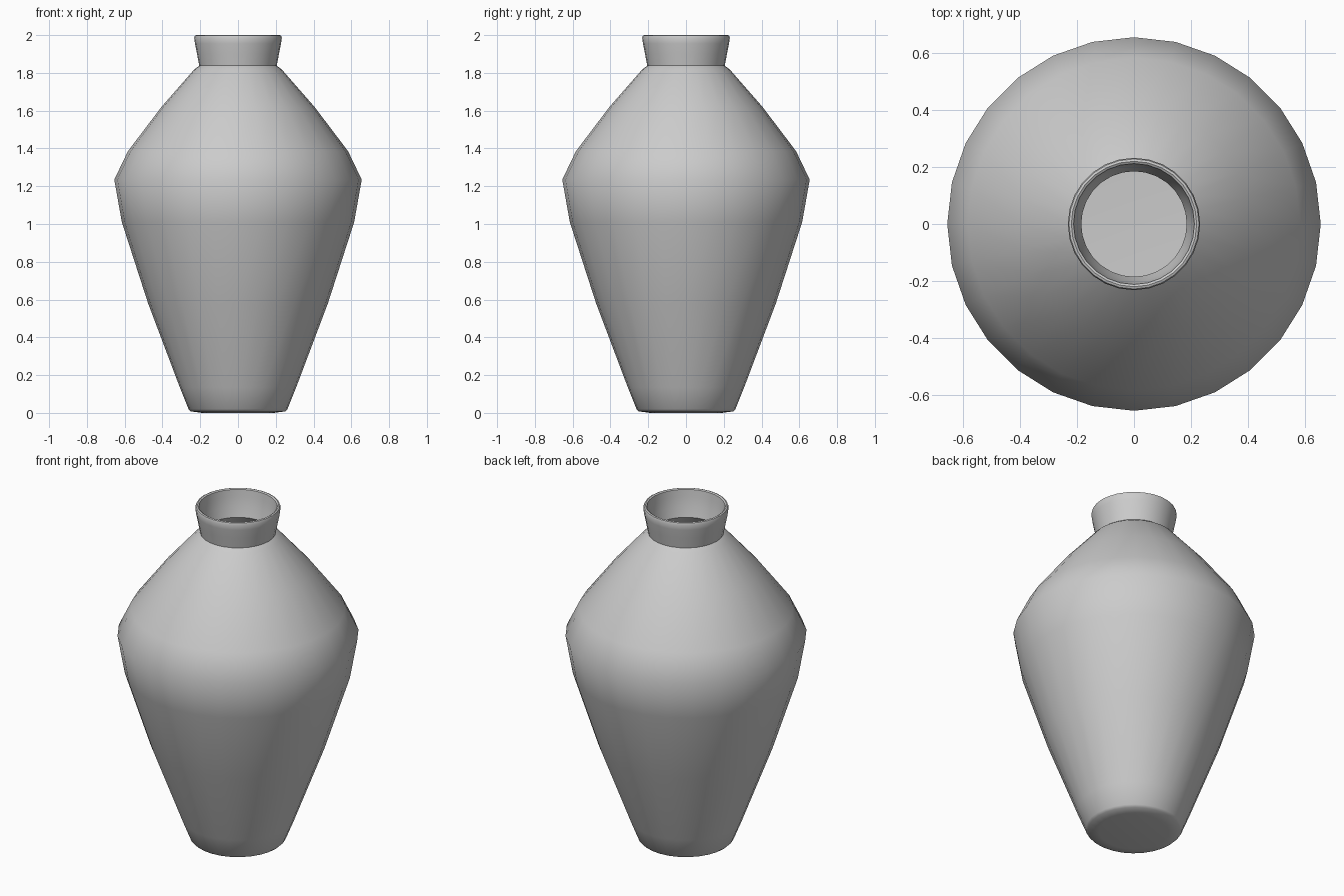
import bpy, bmesh, math

if "Cube" in bpy.data.objects:
    bpy.data.objects.remove(bpy.data.objects["Cube"])

SIDES = 28


def lathe(name, profile):
    """Spin (radius, z) points around z; radius 0 closes an end."""
    bm = bmesh.new()
    rings = []
    for r, z in profile:
        if r == 0:
            rings.append([bm.verts.new((0, 0, z))])
        else:
            rings.append([bm.verts.new((r * math.cos(2 * math.pi * i / SIDES),
                                        r * math.sin(2 * math.pi * i / SIDES), z))
                          for i in range(SIDES)])
    for a, b in zip(rings, rings[1:]):
        for i in range(SIDES):
            j = (i + 1) % SIDES
            quad = [a[i % len(a)], a[j % len(a)], b[j % len(b)], b[i % len(b)]]
            bm.faces.new(list(dict.fromkeys(quad)))
    bmesh.ops.recalc_face_normals(bm, faces=bm.faces)
    mesh = bpy.data.meshes.new(name)
    bm.to_mesh(mesh)
    bm.free()
    ob = bpy.data.objects.new(name, mesh)
    bpy.context.collection.objects.link(ob)
    bpy.context.view_layer.objects.active = ob
    ob.select_set(True)
    bpy.ops.object.shade_smooth_by_angle(angle=math.radians(40))
    return ob


# Outer wall: foot, belly, shoulder, flared neck
outer = [(0, 0), (0.19, 0), (0.25, 0.008), (0.262, 0.02), (0.308, 0.135),
         (0.476, 0.58), (0.615, 1.01), (0.655, 1.235), (0.583, 1.385),
         (0.405, 1.62), (0.23, 1.82), (0.205, 1.838), (0.217, 1.90), (0.228, 1.955)]
# Rounded lip
lip = [(0.232, 1.985), (0.228, 1.997), (0.22, 2.0), (0.212, 1.995)]
# Inner wall down to the inside floor
inner = [(0.208, 1.955), (0.20, 1.90), (0.185, 1.84), (0.21, 1.81), (0.385, 1.61),
         (0.563, 1.375), (0.634, 1.235), (0.595, 1.01), (0.456, 0.58),
         (0.245, 0.03), (0, 0.02)]

lathe("vase", outer + lip + inner)
